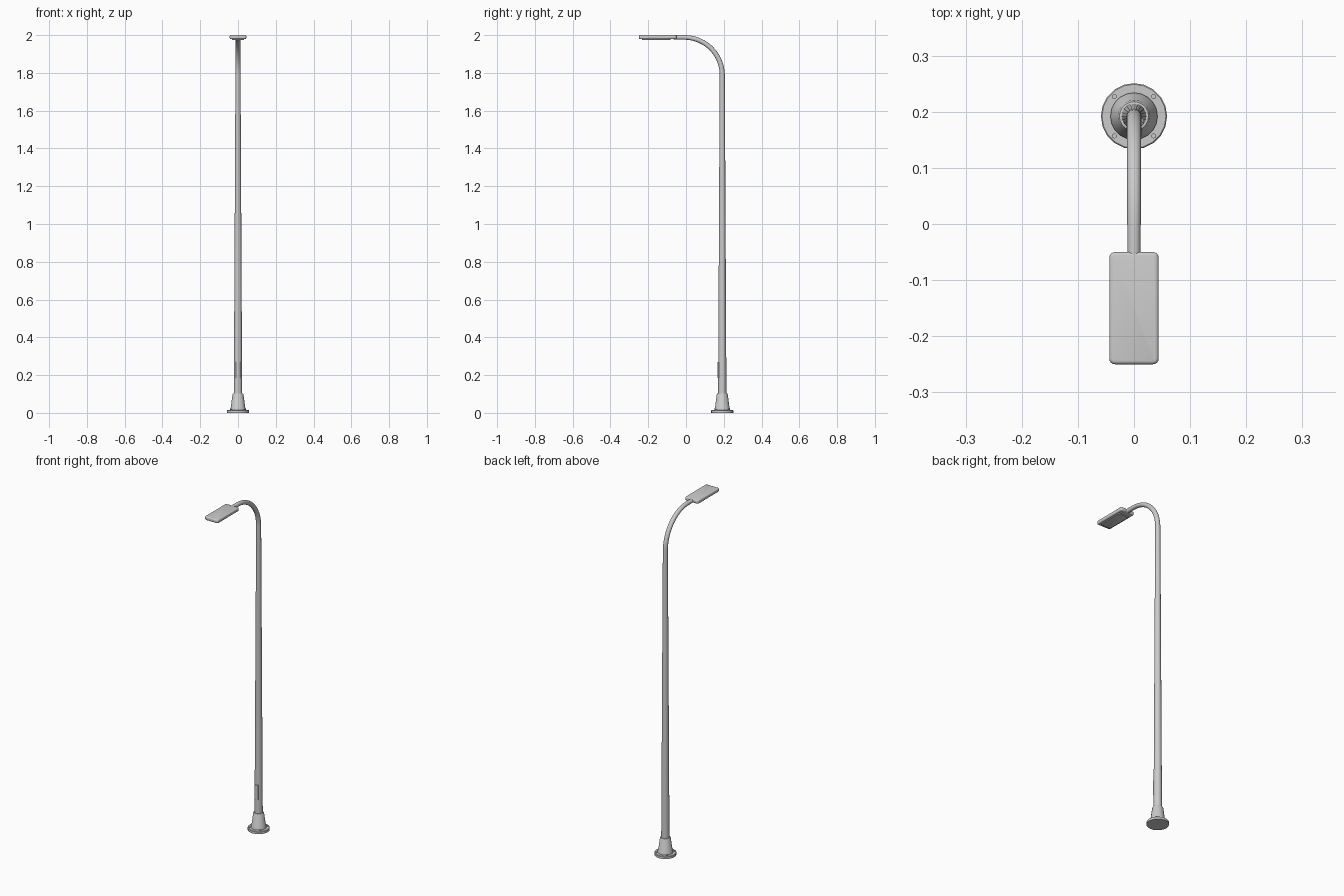
import bpy, bmesh
from math import sin, cos, pi, radians
from mathutils import Vector

if "Cube" in bpy.data.objects:
    bpy.data.objects.remove(bpy.data.objects["Cube"])

POLE_Y = 0.192
SIDES = 20


def finish(name, bm, smooth=True):
    bmesh.ops.recalc_face_normals(bm, faces=bm.faces[:])
    me = bpy.data.meshes.new(name)
    bm.to_mesh(me)
    bm.free()
    ob = bpy.data.objects.new(name, me)
    bpy.context.collection.objects.link(ob)
    if smooth:
        bpy.ops.object.select_all(action='DESELECT')
        ob.select_set(True)
        bpy.context.view_layer.objects.active = ob
        bpy.ops.object.shade_smooth_by_angle(angle=radians(35))
    return ob


def loft(name, stations, sides=SIDES):
    """Capped tube through (y, z, radius, tilt) rings; tilt turns the ring towards -y."""
    bm = bmesh.new()
    rings = []
    for y, z, r, t in stations:
        ring = []
        for i in range(sides):
            a = 2 * pi * i / sides
            u = r * sin(a)
            ring.append(bm.verts.new((r * cos(a), y + u * cos(t), z + u * sin(t))))
        rings.append(ring)
    for a, b in zip(rings, rings[1:]):
        for i in range(sides):
            j = (i + 1) % sides
            bm.faces.new((a[i], a[j], b[j], b[i]))
    bm.faces.new(rings[0])
    bm.faces.new(rings[-1])
    return finish(name, bm)


def turned(name, profile, x=0.0, y=POLE_Y, sides=SIDES):
    ob = loft(name, [(y, z, r, 0) for r, z in profile], sides)
    ob.location.x = x
    return ob


def rounded_box(name, size, centre, corner, edge):
    """Box with rounded plan corners and softened top and bottom rims."""
    bm = bmesh.new()
    bmesh.ops.create_cube(bm, size=1)
    for v in bm.verts:
        v.co = Vector(centre) + Vector(a * b for a, b in zip(v.co, size))
    upright = [e for e in bm.edges
               if abs(e.verts[0].co.z - e.verts[1].co.z) > size[2] * 0.5]
    bmesh.ops.bevel(bm, geom=upright, offset=corner, segments=4,
                    profile=0.5, affect='EDGES')
    rims = [e for e in bm.edges
            if abs(e.verts[0].co.z - e.verts[1].co.z) < 1e-6]
    if edge:
        bmesh.ops.bevel(bm, geom=rims, offset=edge, segments=3,
                        profile=0.5, affect='EDGES')
    return finish(name, bm)


# Base flange and tapered collar
turned("base_flange", [(0.059, 0), (0.059, 0.013), (0.057, 0.015)])
turned("base_collar", [(0.042, 0.014), (0.042, 0.022), (0.038, 0.030),
                       (0.029, 0.098), (0.026, 0.103), (0.020, 0.104)])

# Anchor bolts
for n, (sx, sy) in enumerate([(1, 1), (-1, 1), (-1, -1), (1, -1)]):
    turned(f"anchor_bolt_{n + 1}", [(0.0045, 0.012), (0.0045, 0.020)],
           x=sx * 0.035, y=POLE_Y + sy * 0.035, sides=8)

# Tapered pole running into the curved arm
R = 0.2
ARC_Z = 1.788
ARC_Y = POLE_Y - R
stations = [(POLE_Y, 0.014, 0.0225, 0), (POLE_Y, ARC_Z, 0.0135, 0)]
for i in range(1, 13):
    t = radians(7.5 * i)
    stations.append((ARC_Y + R * cos(t), ARC_Z + R * sin(t), 0.0135 - 0.0015 * i / 12, t))
stations.append((-0.065, ARC_Z + R, 0.0117, pi / 2))
loft("pole_and_arm", stations)

# Service hatch on the front of the pole
rounded_box("service_hatch", (0.024, 0.012, 0.085), (0, POLE_Y - 0.0185, 0.228), 0.002, 0)

# Lamp head and the lens below it
rounded_box("lamp_head", (0.088, 0.2, 0.021), (0, -0.15, 1.9895), 0.01, 0.006)
rounded_box("lamp_lens", (0.066, 0.15, 0.008), (0, -0.158, 1.978), 0.006, 0.0015)
